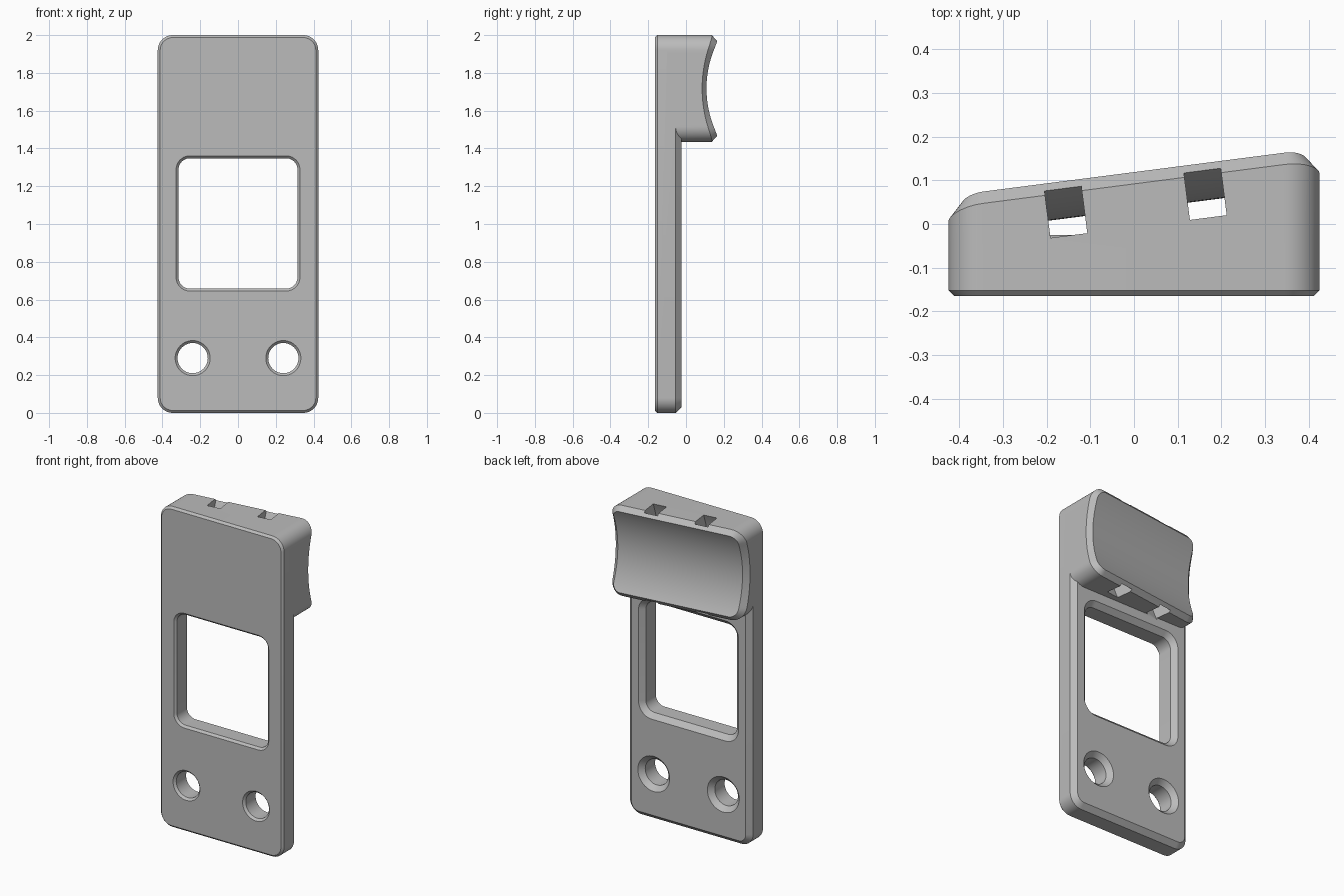
import bpy, bmesh, math
from math import sin, cos, pi, sqrt

if "Cube" in bpy.data.objects:
    bpy.data.objects.remove(bpy.data.objects["Cube"])

SLOPE = 0.129            # sideways slant of the saddle
BACK = 0.0575            # saddle floor depth at x = 0
R = 0.55                 # saddle radius
HALF_W, CORNER = 0.425, 0.08
PAD_Z, PAD_H = 1.7175, 0.2825

grey = bpy.data.materials.new("grey plastic")
grey.diffuse_color = (0.5, 0.5, 0.5, 1)
grey.use_nodes = True
grey.node_tree.nodes["Principled BSDF"].inputs["Base Color"].default_value = grey.diffuse_color


def make_object(name, bm):
    bmesh.ops.remove_doubles(bm, verts=bm.verts, dist=1e-5)
    bmesh.ops.recalc_face_normals(bm, faces=bm.faces)
    me = bpy.data.meshes.new(name)
    bm.to_mesh(me)
    bm.free()
    me.materials.append(grey)
    ob = bpy.data.objects.new(name, me)
    bpy.context.collection.objects.link(ob)
    return ob


def outline(hx, hz, r, seg, side):
    """Rounded rectangle; right half bottom to top, then its mirror."""
    right = []
    for k in range(seg + 1):
        a = -pi / 2 + pi / 2 * k / seg
        right.append((hx - r + r * cos(a), -hz + r + r * sin(a)))
    for k in range(1, side):
        right.append((hx, (hz - r) * (2 * k / side - 1)))
    right += [(x, -z) for x, z in reversed(right[:seg + 1])]
    return right + [(-x, z) for x, z in reversed(right)]


def loft(name, cx, cz, hx, hz, r, rings, seg=10, side=1):
    """Skin rounded outlines along y. Each ring is (depth, growth);
    depth is a number or a function of (x, z from centre)."""
    bm = bmesh.new()
    loops = []
    for depth, g in rings:
        loop = []
        for x, z in outline(hx + g, hz + g, r + g, seg, side):
            y = depth(x, z) if callable(depth) else depth
            loop.append(bm.verts.new((cx + x, y, cz + z)))
        loops.append(loop)
    n = len(loops[0])
    for a, b in zip(loops, loops[1:]):
        for i in range(n):
            j = (i + 1) % n
            bm.faces.new((a[i], a[j], b[j], b[i]))
    for loop in (loops[0], loops[-1]):      # caps in level strips
        for i in range(n // 2 - 1):
            bm.faces.new((loop[i], loop[i + 1], loop[n - 2 - i], loop[n - 1 - i]))
    return make_object(name, bm)


def saddle(x, z):
    return BACK + SLOPE * x + R - sqrt(R * R - z * z)


def saddle_rim(x, z):
    z_in = z * (PAD_H - 0.03) / PAD_H
    return saddle(x, z_in) - 0.027


def strap_slot(u, width=0.085, r1=0.57, r2=0.672, seg=32):
    """Curved slot concentric with the saddle."""
    t = math.atan(SLOPE)
    bm = bmesh.new()
    rows = []
    for k in range(seg + 1):
        a = math.radians(-40 + 80 * k / seg)
        row = []
        for du, r in ((-1, r1), (1, r1), (1, r2), (-1, r2)):
            uu, v = u + du * width / 2, -r * cos(a)
            row.append(bm.verts.new((uu * cos(t) - v * sin(t),
                                     BACK + R + uu * sin(t) + v * cos(t),
                                     PAD_Z + r * sin(a))))
        rows.append(row)
    for a, b in zip(rows, rows[1:]):
        for i in range(4):
            j = (i + 1) % 4
            bm.faces.new((a[i], a[j], b[j], b[i]))
    bm.faces.new(rows[0])
    bm.faces.new(rows[-1])
    return make_object("slot_cutter", bm)


# Chamfered plate and saddle pad
plate = loft("mounting_plate", 0, 1, HALF_W, 1, CORNER,
             [(-0.165, -0.013), (-0.152, 0), (-0.055, 0), (-0.025, -0.03)])
pad = loft("saddle_pad", 0, PAD_Z, HALF_W, PAD_H, CORNER,
           [(-0.1, 0), (saddle_rim, 0), (saddle, -0.03)], side=24)

# Cutters, flared at both faces for the chamfers
FLARE = [(-0.178, 0.026), (-0.152, 0), (-0.055, 0), (-0.005, 0.05)]
cutters = [loft("window_cutter", 0, 1.003, 0.315, 0.345, 0.06, FLARE)]
for s in (-1, 1):
    cutters.append(loft("hole_cutter", s * 0.24, 0.29, 0.08, 0.08, 0.08, FLARE))
for u in (-0.229, 0.093):
    cutters.append(strap_slot(u))

# Combine everything into one solid
for ob in [pad] + cutters:
    m = plate.modifiers.new(ob.name, 'BOOLEAN')
    m.operation = 'UNION' if ob is pad else 'DIFFERENCE'
    m.solver = 'EXACT'
    m.object = ob
dg = bpy.context.evaluated_depsgraph_get()
plate_mesh = bpy.data.meshes.new_from_object(plate.evaluated_get(dg))
plate.modifiers.clear()
plate.data = plate_mesh
plate.name = "saddle_bracket"
for ob in [pad] + cutters:
    bpy.data.objects.remove(ob)

# Smooth shading with sharp edges
bpy.context.view_layer.objects.active = plate
plate.select_set(True)
bpy.ops.object.shade_smooth_by_angle(angle=math.radians(25))
